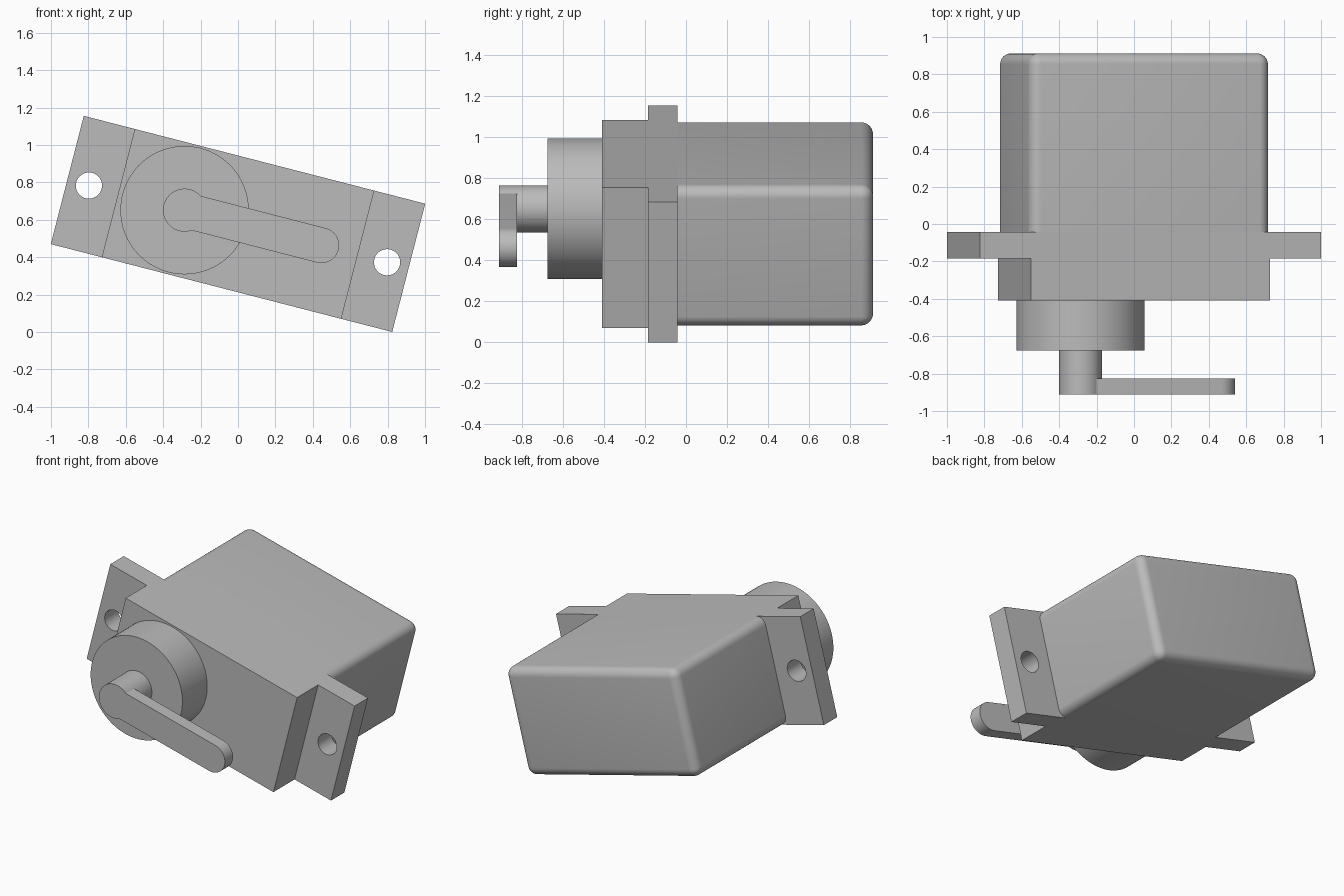
import bpy, bmesh, math
from mathutils import Matrix, Vector

if "Cube" in bpy.data.objects:
    bpy.data.objects.remove(bpy.data.objects["Cube"])

grey = bpy.data.materials.new("plain grey")
grey.use_nodes = True
colour = (0.5, 0.5, 0.5, 1)
grey.diffuse_color = colour
grey.node_tree.nodes["Principled BSDF"].inputs["Base Color"].default_value = colour

# The whole servo is built level around the origin, then tilted and lifted
TILT = Matrix.Translation((0, 0, 0.578)) @ Matrix.Rotation(math.radians(14.43), 4, 'Y')
CASE_X, CASE_Z, EAR_X = 0.661, 0.354, 0.9425
FRONT, EAR_FRONT, EAR_BACK, BACK = -0.41, -0.185, -0.042, 0.912
SHAFT_X, SHAFT_R = -0.295, 0.115
ARM_END, ARM_R = 0.46, 0.095


def arc(cx, r, start, end, steps):
    """Points (x, z) on an arc, angles in radians."""
    angles = [start + (end - start) * i / steps for i in range(steps + 1)]
    return [(cx + r * math.cos(a), r * math.sin(a)) for a in angles]


def circle(cx, r, steps=64):
    return arc(cx, r, 0, math.tau, steps)[:-1]


def rect(x0, x1, z):
    return [(x0, -z), (x1, -z), (x1, z), (x0, z)]


def prism(name, y0, y1, outline, hole=None, bevel=0):
    """Extrude an outline, with an optional hole, from y0 to y1."""
    bm = bmesh.new()
    loops = [[bm.verts.new((x, y0, z)) for x, z in pts] for pts in (outline, hole) if pts]
    if hole:
        edges = [bm.edges.new((lp[i - 1], lp[i])) for lp in loops for i in range(len(lp))]
        bmesh.ops.triangle_fill(bm, use_beauty=True, edges=edges)
    else:
        bm.faces.new(loops[0])
    ext = bmesh.ops.extrude_face_region(bm, geom=bm.faces[:], use_keep_orig=True)
    moved = [g for g in ext["geom"] if isinstance(g, bmesh.types.BMVert)]
    bmesh.ops.translate(bm, verts=moved, vec=Vector((0, y1 - y0, 0)))
    bmesh.ops.recalc_face_normals(bm, faces=bm.faces[:])
    if bevel:
        # Round every edge except those around the front face
        soft = [e for e in bm.edges if max(v.co.y for v in e.verts) > y1 - 0.001]
        bmesh.ops.bevel(bm, geom=soft, offset=bevel, segments=8, profile=0.5, affect='EDGES')
    bm.transform(TILT)
    mesh = bpy.data.meshes.new(name)
    bm.to_mesh(mesh)
    bm.free()
    mesh.materials.append(grey)
    ob = bpy.data.objects.new(name, mesh)
    bpy.context.collection.objects.link(ob)
    bpy.ops.object.select_all(action='DESELECT')
    ob.select_set(True)
    bpy.context.view_layer.objects.active = ob
    bpy.ops.object.shade_smooth_by_angle(angle=math.radians(30))
    return ob


# Case: sharp front half, rounded rear half
prism("case_front", FRONT, EAR_BACK, rect(-CASE_X, CASE_X, CASE_Z))
prism("case_rear", EAR_BACK, BACK, rect(-CASE_X, CASE_X, CASE_Z), bevel=0.058)

# Mounting ears with screw holes
for side, s in (("left", 1), ("right", -1)):
    prism("mounting_ear_" + side, EAR_FRONT, EAR_BACK,
          rect(s * CASE_X, s * EAR_X, CASE_Z), hole=circle(s * 0.823, 0.07, 48))

# Gear housing and output shaft
prism("gear_housing", -0.675, FRONT, circle(SHAFT_X, 0.343, 96))
prism("output_shaft", -0.825, -0.675, circle(SHAFT_X, SHAFT_R))

# Horn: shaft-sized hub and straight arm with a round end, in one outline
join = math.asin(ARM_R / SHAFT_R)
horn = (arc(SHAFT_X, SHAFT_R, join, math.tau - join, 48)
        + arc(ARM_END, ARM_R, -math.pi / 2, math.pi / 2, 32))
prism("horn", -0.912, -0.825, horn)
